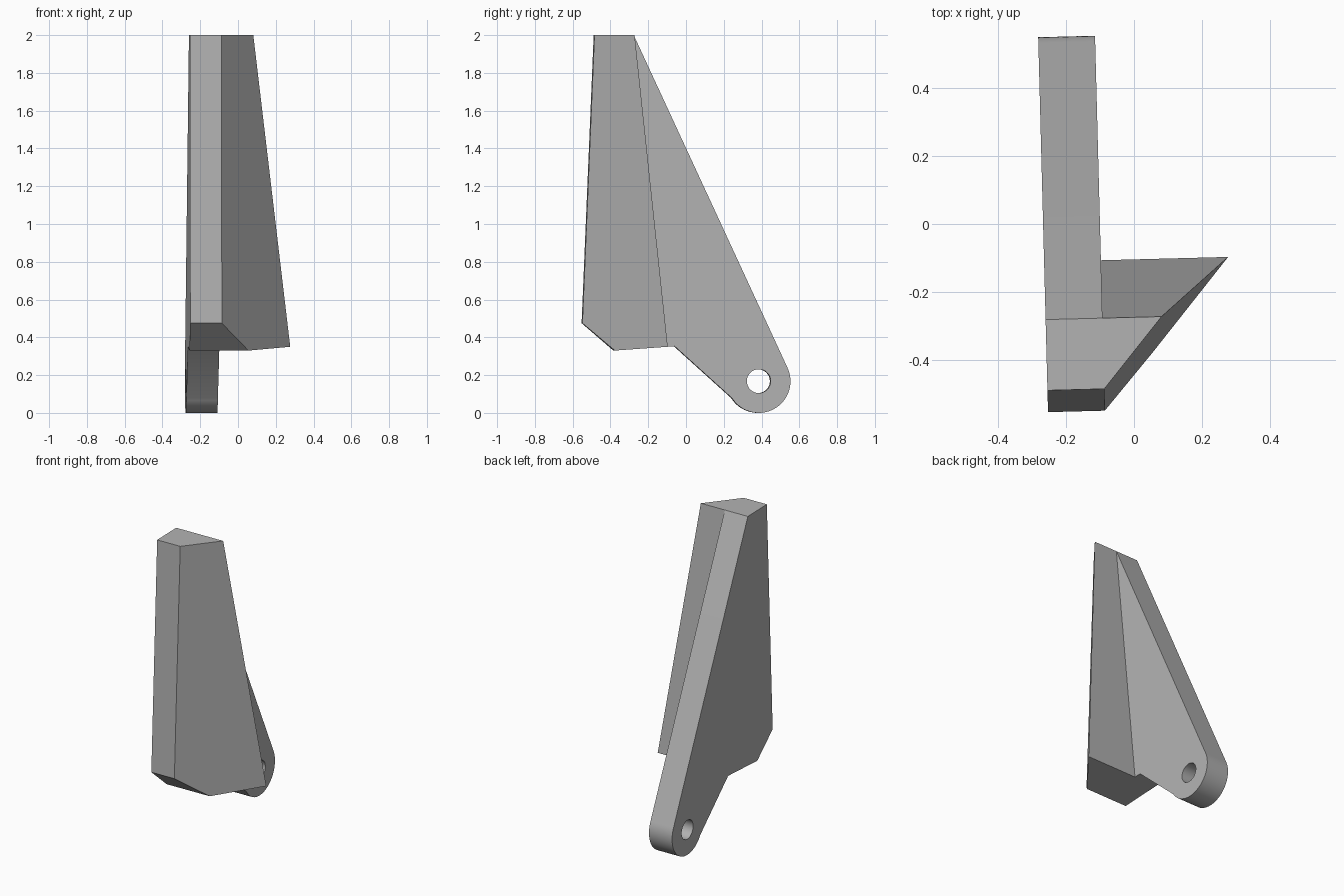
import bpy, bmesh
from math import radians, sin, cos
from mathutils import Matrix

cube = bpy.data.objects.get("Cube")
if cube:
    bpy.data.objects.remove(cube, do_unlink=True)

grey = bpy.data.materials.new("plain grey")
grey.use_nodes = True
colour = (0.45, 0.45, 0.45, 1)
grey.diffuse_color = colour
grey.node_tree.nodes["Principled BSDF"].inputs["Base Color"].default_value = colour

LEFT, RIGHT = -0.267, -0.1          # the two sides of the flat plate
PIVOT, RADIUS, HOLE = (0.388, 0.168), 0.168, 0.063
TURN = Matrix.Rotation(radians(1.5), 4, "Z")
FLARE = 0.836                       # how fast the pedal face widens

# Profile corners in (y, z)
top_front, top_back = (-0.482, 2.0), (-0.274, 2.0)
heel, toe, chin = (-0.104, 0.35), (-0.378, 0.33), (-0.546, 0.475)
notch = (-0.058, 0.353)
steps = 32
arc = []
for i in range(steps + 1):
    a = radians(25 - 173 * i / steps)
    arc.append((PIVOT[0] + RADIUS * cos(a), PIVOT[1] + RADIUS * sin(a)))


def flare_x(p):
    """Width of the slanted face, growing with distance from the front edge."""
    t = (p[1] - chin[1]) / (top_front[1] - chin[1])
    edge = chin[0] + t * (top_front[0] - chin[0])
    return RIGHT + FLARE * (p[0] - edge)


# Plate with rounded pivot end and a slanted wedge, as one closed body
bm = bmesh.new()
outline = [top_front, top_back, *arc, notch, heel, toe, chin]
left = {p: bm.verts.new((LEFT, *p)) for p in outline}
right = {p: bm.verts.new((RIGHT, *p)) for p in outline if p != toe}
outer = {p: bm.verts.new((flare_x(p), *p)) for p in (top_back, heel, toe)}

lever = [top_back, *arc, notch, heel]
bm.faces.new([left[p] for p in outline])
bm.faces.new([right[p] for p in lever])
for p, q in zip(lever, lever[1:]):
    bm.faces.new((left[p], left[q], right[q], right[p]))
bm.faces.new((right[top_back], right[heel], outer[heel], outer[top_back]))
bm.faces.new((left[top_front], right[top_front], outer[top_back],
              right[top_back], left[top_back]))
bm.faces.new((left[heel], right[heel], outer[heel], outer[toe], left[toe]))
bm.faces.new((left[toe], outer[toe], right[chin], left[chin]))
bm.faces.new((left[chin], right[chin], right[top_front], left[top_front]))
bm.faces.new((right[top_front], outer[top_back], outer[heel],
              outer[toe], right[chin]))
bmesh.ops.recalc_face_normals(bm, faces=bm.faces[:])
mesh = bpy.data.meshes.new("lever_body")
bm.to_mesh(mesh)
bm.free()
mesh.materials.append(grey)
body = bpy.data.objects.new("lever_body", mesh)
bpy.context.collection.objects.link(body)
body.matrix_world = TURN

# Pivot hole
bpy.ops.mesh.primitive_cylinder_add(vertices=48, radius=HOLE, depth=1)
cutter = bpy.context.object
cutter.name = "pivot_hole_cutter"
cutter.data.materials.append(grey)
cutter.matrix_world = (TURN @ Matrix.Translation((LEFT, *PIVOT))
                       @ Matrix.Rotation(radians(90), 4, "Y"))
cutter.hide_render = True
cut = body.modifiers.new("pivot_hole", "BOOLEAN")
cut.operation = "DIFFERENCE"
cut.solver = "EXACT"
cut.object = cutter

# Apply the cut, drop the helper, smooth the rounded surfaces
bpy.ops.object.select_all(action="DESELECT")
body.select_set(True)
bpy.context.view_layer.objects.active = body
bpy.ops.object.modifier_apply(modifier=cut.name)
bpy.data.objects.remove(cutter, do_unlink=True)
bpy.ops.object.shade_smooth_by_angle(angle=radians(20))
